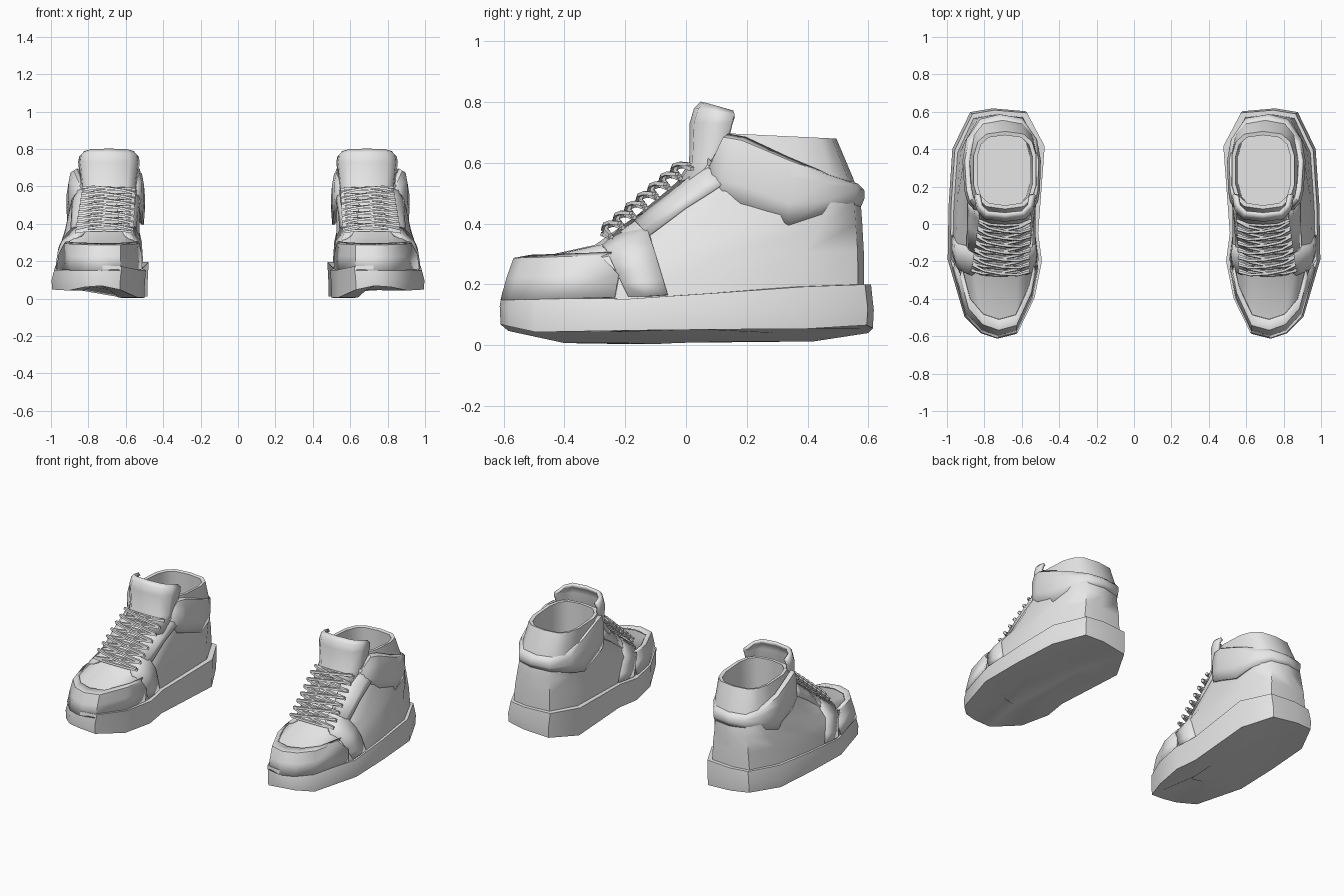
import bpy, bmesh, math
from mathutils import Vector
from mathutils.bvhtree import BVHTree

cube = bpy.data.objects.get("Cube")
if cube:
    bpy.data.objects.remove(cube)

grey = bpy.data.materials.new("light_grey")
grey.use_nodes = True
grey.diffuse_color = (0.8, 0.8, 0.8, 1)
grey.node_tree.nodes["Principled BSDF"].inputs["Base Color"].default_value = (0.8, 0.8, 0.8, 1)


def lerp(a, b, t):
    return a + (b - a) * t


def lookup(table, y):
    """Piecewise linear value from (y, value) pairs."""
    for (y0, a), (y1, b) in zip(table, table[1:]):
        if y <= y1:
            return lerp(a, b, max(0, (y - y0) / (y1 - y0)))
    return table[-1][1]


def loft(bm, rows, closed=True, caps=False):
    """Skin a list of equal-length point rows."""
    vs = [[bm.verts.new(p) for p in r] for r in rows]
    n = len(rows[0])
    for a, b in zip(vs, vs[1:]):
        for i in range(n if closed else n - 1):
            j = (i + 1) % n
            bm.faces.new((a[i], a[j], b[j], b[i]))
    if caps:
        bm.faces.new(vs[0])
        bm.faces.new(vs[-1])


def finish(name, bm, thick=0, angle=40):
    """Make the object, thicken it, and mirror it into a pair."""
    bmesh.ops.recalc_face_normals(bm, faces=bm.faces)
    me = bpy.data.meshes.new(name)
    bm.to_mesh(me)
    bm.free()
    me.materials.append(grey)
    ob = bpy.data.objects.new(name, me)
    bpy.context.collection.objects.link(ob)
    bpy.ops.object.select_all(action='DESELECT')
    ob.select_set(True)
    bpy.context.view_layer.objects.active = ob
    bpy.ops.object.shade_smooth_by_angle(angle=math.radians(angle))
    if thick:
        s = ob.modifiers.new("thickness", 'SOLIDIFY')
        s.thickness = thick
        s.offset = 0
    m = ob.modifiers.new("pair", 'MIRROR')
    m.use_mirror_merge = False
    return ob


# Footprint of the left shoe, from the toe round the outer side to the heel
FOOT = [(-.015, -.61), (.075, -.58), (.16, -.495), (.25, -.19), (.245, .1), (.225, .4), (.13, .595),
        (.01, .615), (-.165, .6), (-.26, .42), (-.225, -.05), (-.245, -.2), (-.205, -.4), (-.115, -.585)]
N = len(FOOT)

# Sole: tilted slab with toe spring
LOW = [(-.62, .075), (-.53, .03), (-.35, .024), (.4, .034), (.6, .055)]
TOP = [(-.62, .18), (-.5, .155), (-.2, .152), (0, .165), (.5, .2), (.62, .2)]


def sole_row(scale, height, tilt, shift):
    return [(.745 + u * scale + shift, y * scale, lookup(height, y) + tilt * u) for u, y in FOOT]


bm = bmesh.new()
base = sole_row(1, LOW, .09, 0)
mid = [(x, y, z + .06) for x, y, z in sole_row(1.005, LOW, .06, 0)]
loft(bm, [sole_row(.5, LOW, .09, 0), sole_row(.93, LOW, .09, 0), base, mid,
          sole_row(.99, TOP, .0, -.01), sole_row(.9, TOP, .0, -.01)], caps=True)
finish("sole", bm)


def ring(yf, yb, cx, hw, zf, zb, rounding):
    """Upper section: footprint blended into a rounded box, tilted in y."""
    pts = []
    for i, (u, y) in enumerate(FOOT):
        a = 2 * math.pi * i / N - math.pi / 2
        c, s = math.cos(a), math.sin(a)
        ru = math.copysign(abs(c) ** .65, c)
        rv = (math.copysign(abs(s) ** .65, s) + 1) / 2
        t = lerp((y + .61) / 1.225, rv, rounding)
        pts.append(Vector((cx + hw * lerp(u / .25, ru, rounding), lerp(yf, yb, t), lerp(zf, zb, t))))
    return pts


# Upper: toe box, vamp, ankle and collar, then down to the insole
RINGS = [ring(-.59, .585, .742, .228, .14, .17, 0),
         ring(-.55, .585, .735, .215, .275, .31, .08),
         ring(-.30, .58, .725, .202, .33, .40, .5),
         ring(-.13, .575, .715, .192, .45, .47, .85),
         ring(.01, .55, .70, .182, .57, .55, 1),
         ring(.08, .495, .69, .17, .70, .68, 1),
         ring(.10, .475, .69, .15, .70, .675, 1),
         ring(.09, .49, .70, .145, .30, .30, 1)]
bm = bmesh.new()
loft(bm, RINGS)
bm.faces.new([bm.verts[-N + i] for i in range(N)] if bm.verts.ensure_lookup_table() is None else [])
tree = BVHTree.FromBMesh(bm)
finish("upper", bm, angle=50)


def on_side(side, y, z, off):
    """Point on the upper seen from one side, lifted by off."""
    o = Vector((.72 + side * .6, y, z))
    p, n, _, _ = tree.ray_cast(o, Vector((-side, 0, 0)), .6)
    if p is None:
        p, n, _, _ = tree.find_nearest(o - Vector((side * .45, 0, 0)))
    if n.x * side < 0:
        n = -n
    return p + n * off


def side_panel(name, top, bottom, off, steps=5):
    """Overlay between two (y, z) edges, on both sides of the shoe."""
    bm = bmesh.new()
    for side in (1, -1):
        rows = [[on_side(side, lerp(a[0], b[0], k / steps), lerp(a[1], b[1], k / steps), off)
                 for a, b in zip(top, bottom)] for k in range(steps + 1)]
        loft(bm, rows, closed=False)
    finish(name, bm, .018)


side_panel("saddle_band", [(-.28, .35), (-.21, .385), (-.14, .43)],
           [(-.19, .16), (-.13, .16), (-.06, .165)], .016)
side_panel("eyestay", [(-.17, .41), (-.06, .50), (.02, .57), (.08, .61)],
           [(-.12, .36), (0, .45), (.08, .50), (.14, .54)], .01, 3)

# Toe cap wrapped round the front, folding onto the vamp
bm = bmesh.new()
cap = []
for r, nxt, f, grow in ((0, 1, 0, 1.03), (0, 1, .55, 1.035), (1, 2, 0, 1.03), (1, 2, .16, 1.0)):
    full = [lerp(a, b, f) for a, b in zip(RINGS[r], RINGS[nxt])]
    end = .85 if r == 0 else .6
    row = [lerp(full[12], full[11], end)] + [full[i] for i in (12, 13, 0, 1, 2)] + [lerp(full[2], full[3], end)]
    c = Vector((.735, -.1, 0))
    cap.append([Vector((c.x + (p.x - c.x) * grow, c.y + (p.y - c.y) * grow, p.z + .008)) for p in row])
loft(bm, cap, closed=False)
finish("toe_cap", bm, .012)

# Ankle strap round the heel: (x, y, bottom z, top z)
STRAP = [(.84, .07, .49, .58), (.885, .12, .47, .68), (.90, .18, .45, .67), (.91, .34, .395, .605),
         (.89, .45, .425, .565), (.82, .555, .455, .53), (.72, .58, .46, .525), (.60, .56, .455, .53),
         (.525, .45, .425, .565), (.505, .34, .395, .605), (.51, .18, .45, .665), (.52, .12, .47, .67),
         (.555, .07, .49, .58)]
bm = bmesh.new()
rows = []
for t, s in ((0, .97), (.35, 1), (.75, 1), (1, .95)):
    rows.append([(.705 + (x - .705) * s, .25 + (y - .25) * s, lerp(lo, hi, t)) for x, y, lo, hi in STRAP])
# fold the top edge back to the collar
rows.append([(.705 + (x - .705) * .85, .28 + (y - .28) * .86, hi + .01) for x, y, lo, hi in STRAP])
loft(bm, rows, closed=False)
finish("ankle_strap", bm, .014, 50)

# Tongue: curved shield rising in front of the opening
bm = bmesh.new()
rows = []
for z, y, w, back, drop in ((.50, -.04, .13, .05, 0), (.60, .02, .14, .10, 0), (.73, .022, .155, .13, 0),
                            (.775, .035, .15, .125, .02), (.795, .055, .135, .10, .03)):
    rows.append([(.69 + w * u, y + back * d, z - drop * d)
                 for u, d in ((-1, 1), (-.93, .45), (-.68, .1), (0, 0), (.68, .1), (.93, .45), (1, 1))])
loft(bm, rows, closed=False)
finish("tongue", bm, .02, 50)


def tube(bm, pts, r):
    """Square-section cord along points running across the shoe."""
    rows = []
    for i, p in enumerate(pts):
        d = (pts[min(i + 1, len(pts) - 1)] - pts[max(i - 1, 0)]).normalized()
        a = d.cross(Vector((0, -.65, .76))).normalized()
        b = d.cross(a)
        rows.append([p + a * r, p + b * r * .7, p - a * r, p - b * r * .7])
    loft(bm, rows, caps=True)


# Laces: a bar and a cross for each row of eyelets
bm = bmesh.new()
ROWS = 7


def eyelet(k, u, lift):
    t = k / ROWS
    w = lerp(.155, .14, t)
    return Vector((lerp(.715, .69, t) + u * w, lerp(-.265, .0, t) - lift * .6 + abs(u) ** 3 * .03,
                   lerp(.355, .58, t) + lift * .75 - abs(u) ** 3 * .012))


for k in range(ROWS + 1):
    tube(bm, [eyelet(k, u, .016) for u in (-1, -.6, 0, .6, 1)], .01)
    if k < ROWS:
        for s in (1, -1):
            tube(bm, [eyelet(k + .5 + u / 2, u * s, .03 + .006 * s) for u in (-1, -.6, 0, .6, 1)], .01)
finish("laces", bm, angle=30)
